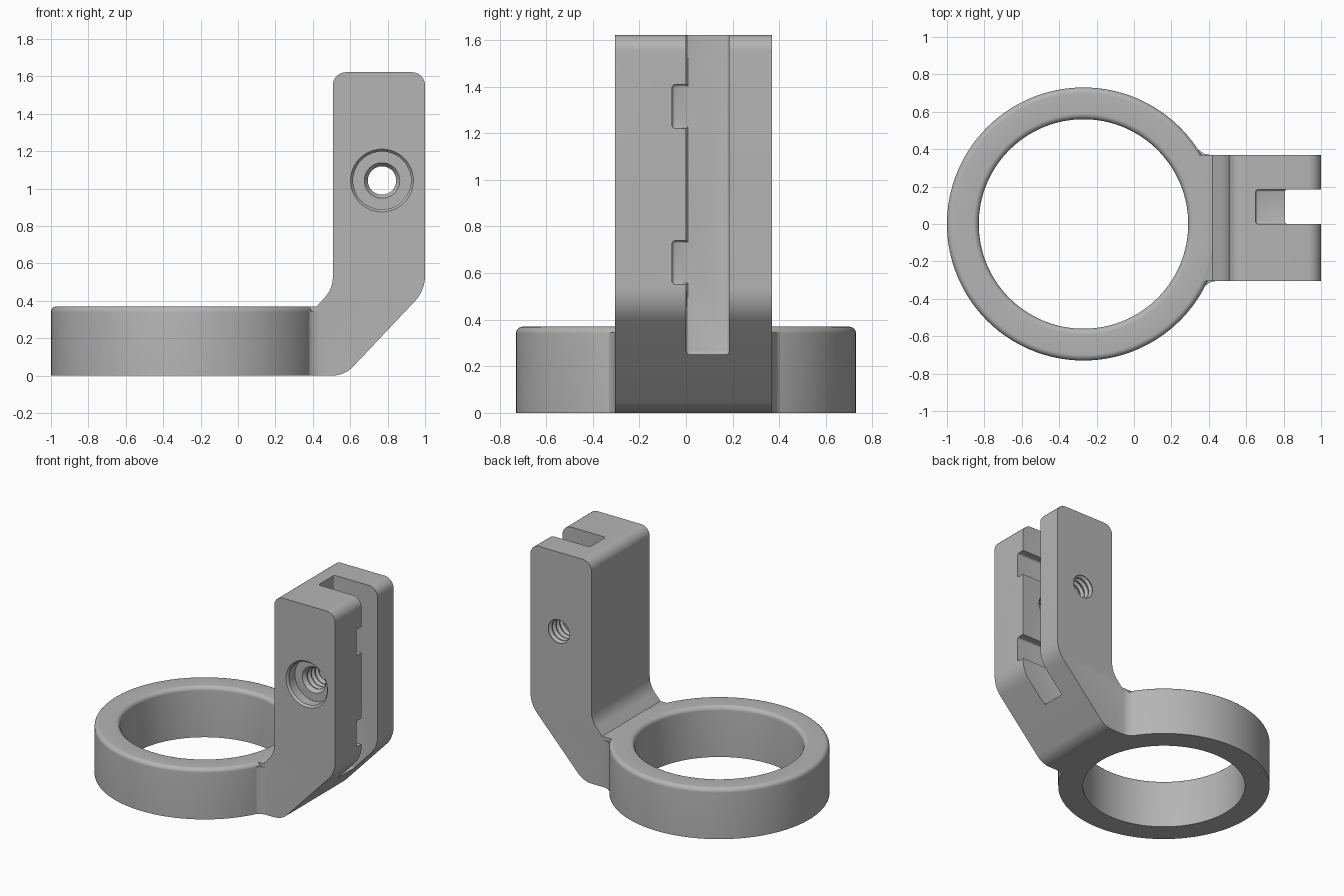
import bpy
import bmesh
import math
from mathutils import Matrix, Vector

if "Cube" in bpy.data.objects:
    bpy.data.objects.remove(bpy.data.objects["Cube"], do_unlink=True)

grey = bpy.data.materials.new("light grey")
grey.use_nodes = True
grey.diffuse_color = (0.46, 0.46, 0.46, 1)
grey.node_tree.nodes["Principled BSDF"].inputs["Base Color"].default_value = (0.46, 0.46, 0.46, 1)


def finish(name, bm):
    bmesh.ops.recalc_face_normals(bm, faces=bm.faces)
    mesh = bpy.data.meshes.new(name)
    bm.to_mesh(mesh)
    bm.free()
    mesh.materials.append(grey)
    obj = bpy.data.objects.new(name, mesh)
    bpy.context.collection.objects.link(obj)
    return obj


def rounded(corners, steps=8):
    """Round each (x, y, radius) corner of a closed outline."""
    out = []
    for i, (x, y, r) in enumerate(corners):
        p = Vector((x, y))
        if r == 0:
            out.append(p)
            continue
        a = (Vector(corners[i - 1][:2]) - p).normalized()
        b = (Vector(corners[(i + 1) % len(corners)][:2]) - p).normalized()
        half = a.angle(b) / 2
        centre = p + (a + b).normalized() * (r / math.sin(half))
        start = p + a * (r / math.tan(half)) - centre
        end = p + b * (r / math.tan(half)) - centre
        for k in range(steps + 1):
            t = k / steps
            out.append(centre + (start * (1 - t) + end * t).normalized() * r)
    return out


def prism(name, outline, low, high, axis):
    """Extrude an outline along y (outline in xz) or z (outline in xy)."""
    bm = bmesh.new()
    if axis == "y":
        base = [bm.verts.new((p[0], low, p[1])) for p in outline]
        move = (0, high - low, 0)
    else:
        base = [bm.verts.new((p[0], p[1], low)) for p in outline]
        move = (0, 0, high - low)
    face = bm.faces.new(base)
    ext = bmesh.ops.extrude_face_region(bm, geom=[face], use_keep_orig=True)
    verts = [v for v in ext["geom"] if isinstance(v, bmesh.types.BMVert)]
    bmesh.ops.translate(bm, verts=verts, vec=move)
    return finish(name, bm)


def lathe(name, profile, segments, matrix, closed):
    """Spin a (radius, height) profile; open profiles get flat end caps."""
    bm = bmesh.new()
    rings = []
    for r, h in profile:
        angles = [math.tau * k / segments for k in range(segments)]
        rings.append([bm.verts.new((r * math.cos(a), r * math.sin(a), h)) for a in angles])
    pairs = list(zip(rings, rings[1:]))
    if closed:
        pairs.append((rings[-1], rings[0]))
    else:
        bm.faces.new(rings[0])
        bm.faces.new(rings[-1])
    for a, b in pairs:
        for k in range(segments):
            n = (k + 1) % segments
            bm.faces.new((a[k], a[n], b[n], b[k]))
    bm.transform(matrix)
    return finish(name, bm)


def box(name, low, high, bevel):
    bm = bmesh.new()
    bmesh.ops.create_cube(bm, size=1)
    for v in bm.verts:
        v.co = [(l + h) / 2 + c * (h - l) for l, h, c in zip(low, high, v.co)]
    bmesh.ops.bevel(bm, geom=bm.edges[:], offset=bevel, segments=3, profile=0.5, affect="EDGES")
    return finish(name, bm)


def combine(target, other, operation):
    mod = target.modifiers.new(operation.lower(), "BOOLEAN")
    mod.operation = operation
    mod.solver = "EXACT"
    mod.object = other
    bpy.context.view_layer.objects.active = target
    bpy.ops.object.modifier_apply(modifier=mod.name)
    bpy.data.objects.remove(other, do_unlink=True)


FRONT, BACK = -0.305, 0.37

# Ring with softened top edges
ring_outline = rounded([(0.56, 0, 0), (0.73, 0, 0), (0.73, 0.37, 0.03), (0.56, 0.37, 0.03)], 5)
bracket = lathe("ring_bracket", ring_outline, 128, Matrix.Translation((-0.27, 0, 0)), True)

# Upright arm with a sloped foot
arm_outline = rounded([
    (0.33, 0, 0), (0.57, 0, 0.15), (1, 0.455, 0.2), (1, 1.622, 0.07),
    (0.507, 1.622, 0.07), (0.507, 0.465, 0.16), (0.42, 0.369, 0), (0.33, 0.369, 0)])
arm = prism("arm", arm_outline, FRONT, BACK, "y")

# Slot and its two side notches, open to the right
for name, low, high in [
        ("slot", (0.65, 0, 0.25), (1.3, 0.185, 1.9)),
        ("lower_notch", (0.65, -0.06, 0.55), (1.3, 0.1, 0.74)),
        ("upper_notch", (0.65, -0.06, 1.22), (1.3, 0.1, 1.41))]:
    combine(arm, box(name, low, high, 0.015), "DIFFERENCE")

# Cross hole: counterbore followed by thread grooves
bore = [(0.168, FRONT - 0.1), (0.168, FRONT), (0.155, FRONT + 0.015), (0.155, FRONT + 0.085), (0.095, FRONT + 0.085)]
y = FRONT + 0.1
while y < BACK + 0.05:
    bore += [(0.076, y + 0.012), (0.076, y + 0.019), (0.094, y + 0.034), (0.094, y + 0.038)]
    y += 0.044
to_y = Matrix.Translation((0.77, 0, 1.043)) @ Matrix.Rotation(-math.pi / 2, 4, "X")
combine(arm, lathe("threaded_bore", bore, 48, to_y, False), "DIFFERENCE")

combine(bracket, arm, "UNION")

# Small fillets where the arm sides meet the ring
for name, edge, side in [("front_fillet", FRONT, -1), ("back_fillet", BACK, 1)]:
    x = -0.27 + math.sqrt(0.73 ** 2 - edge ** 2)
    inner = edge - side * 0.03
    outline = [(x - 0.04, inner), (x + 0.045, inner), (x + 0.045, edge), (x + 0.012, edge + side * 0.007),
               (x - 0.008, edge + side * 0.022), (x - 0.03, edge + side * 0.036)]
    combine(bracket, prism(name, outline, 0, 0.345, "z"), "UNION")

# Smooth curved surfaces, keep crisp edges
bpy.ops.object.select_all(action="DESELECT")
bracket.select_set(True)
bpy.context.view_layer.objects.active = bracket
bpy.ops.object.shade_smooth_by_angle(angle=math.radians(30))
